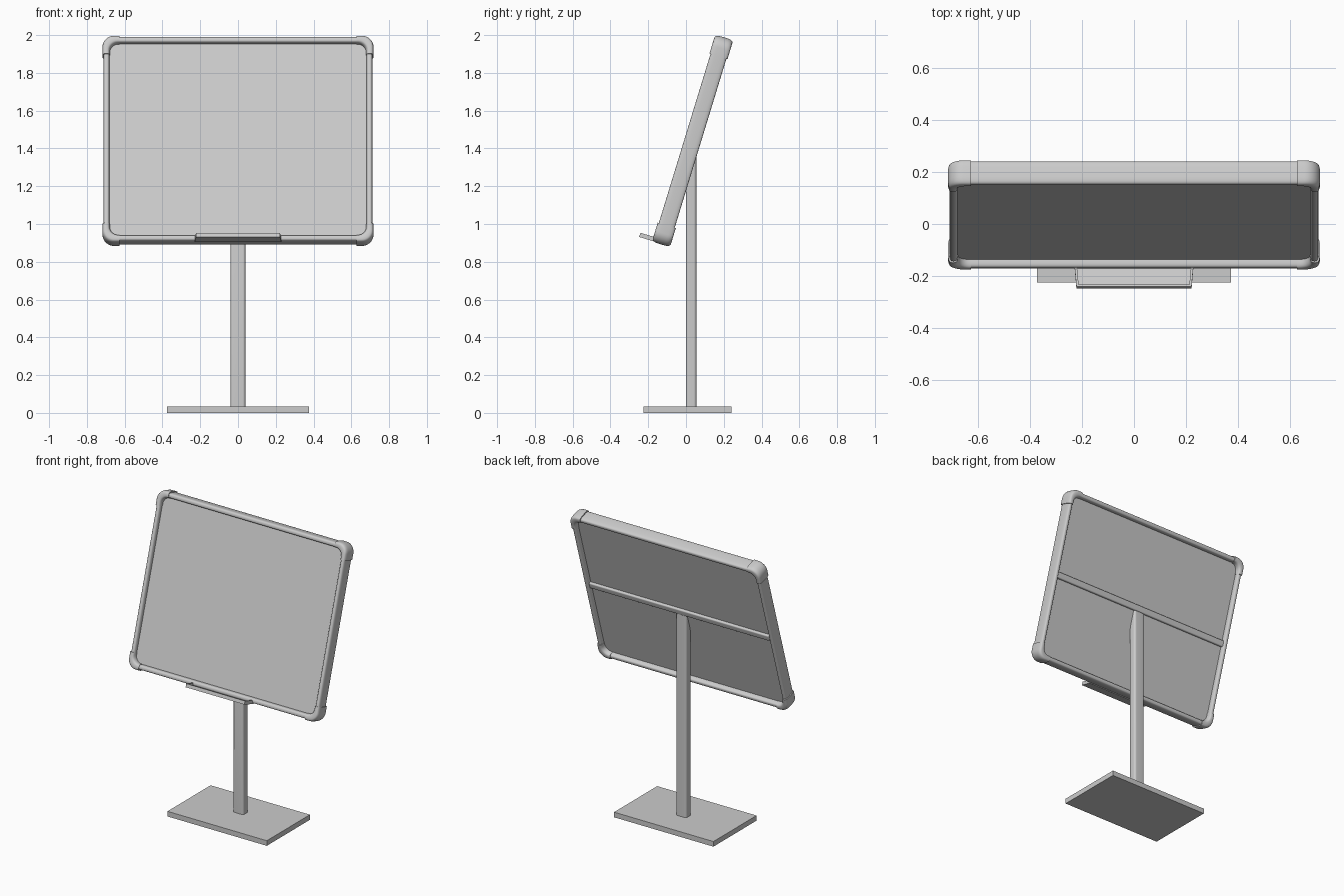
import bpy, bmesh
from math import sin, cos, pi, radians, copysign

cube = bpy.data.objects.get("Cube")
if cube:
    bpy.data.objects.remove(cube)

grey = bpy.data.materials.new("mid_grey")
grey.use_nodes = True
grey.diffuse_color = (0.6, 0.6, 0.6, 1)
grey.node_tree.nodes["Principled BSDF"].inputs["Base Color"].default_value = (0.6, 0.6, 0.6, 1)

TILT = radians(17)
S, C = sin(TILT), cos(TILT)
MID_Y, MID_Z = 0.035, 1.44


def tilted(x, s, d):
    """Board space: x across, s up the board, d towards its back."""
    return (x, MID_Y + s * S + d * C, MID_Z + s * C - d * S)


def upright(x, y, z):
    return (x, y, z)


def skin(name, rings, place, smooth=True):
    """Join equal rings of points into a closed solid."""
    bm = bmesh.new()
    loops = [[bm.verts.new(place(*p)) for p in ring] for ring in rings]
    n = len(loops[0])
    for a, b in zip(loops, loops[1:]):
        for i in range(n):
            j = (i + 1) % n
            bm.faces.new((a[i], a[j], b[j], b[i]))
    bm.faces.new(loops[0])
    bm.faces.new(loops[-1])
    bmesh.ops.recalc_face_normals(bm, faces=bm.faces)
    mesh = bpy.data.meshes.new(name)
    bm.to_mesh(mesh)
    bm.free()
    mesh.materials.append(grey)
    obj = bpy.data.objects.new(name, mesh)
    bpy.context.collection.objects.link(obj)
    if smooth:
        bpy.ops.object.select_all(action='DESELECT')
        obj.select_set(True)
        bpy.context.view_layer.objects.active = obj
        bpy.ops.object.shade_smooth_by_angle(angle=radians(35))
    return obj


def arc(cx, cy, r, start, steps=8):
    return [(cx + r * cos(start + pi / 2 * i / steps),
             cy + r * sin(start + pi / 2 * i / steps)) for i in range(steps + 1)]


def rounded(w, h, r):
    """Rounded rectangle outline from half sizes."""
    pts = []
    for k, (sx, sy) in enumerate(((1, 1), (-1, 1), (-1, -1), (1, -1))):
        pts += arc(sx * (w - r), sy * (h - r), r, k * pi / 2)
    return pts


def prism(name, outline, low, high, place, smooth=True):
    return skin(name, [[(x, y, z) for x, y in outline] for z in (low, high)], place, smooth)


def rail(name, inner, outer, depth):
    """Sweep a rounded-box section between an inner and an outer path."""
    section = []
    for i in range(28):
        a = 2 * pi * i / 28
        u, v = (copysign(abs(t) ** 0.6, t) for t in (cos(a), sin(a)))
        section.append((0.5 + 0.5 * u, depth * v))
    rings = [[(p[0] + (q[0] - p[0]) * o, p[1] + (q[1] - p[1]) * o, d) for o, d in section]
             for p, q in zip(inner, outer)]
    return skin(name, rings, tilted)


# Panel and its frame
IN_W, IN_H = 0.68, 0.531
OUT_W, OUT_H = 0.712, 0.566
prism("panel", rounded(IN_W + 0.008, IN_H + 0.008, 0.055), -0.018, 0.015, tilted)

END_X, END_S = 0.64, 0.49
for side, label in ((1, "left"), (-1, "right")):
    rail(label + "_rail", [(side * IN_W, -END_S), (side * IN_W, END_S)],
         [(side * OUT_W, -END_S), (side * OUT_W, END_S)], 0.044)
for side, label in ((1, "top"), (-1, "bottom")):
    rail(label + "_rail", [(-END_X, side * IN_H), (END_X, side * IN_H)],
         [(-END_X, side * OUT_H), (END_X, side * OUT_H)], 0.046)

# Corner caps, slightly fatter than the rails
CAP_W, CAP_H = 0.718, 0.573
for sx, side in ((1, "left"), (-1, "right")):
    for ss, level in ((1, "top"), (-1, "bottom")):
        paths = []
        for w, h, r in ((IN_W - 0.002, IN_H - 0.002, 0.045), (CAP_W, CAP_H, 0.06)):
            path = [(w, CAP_H - 0.105)] + arc(w - r, h - r, r, 0) + [(CAP_W - 0.09, h)]
            paths.append([(sx * x, ss * s) for x, s in path])
        rail(f"{level}_{side}_corner", paths[0], paths[1], 0.05)

# Cross bar behind the panel
prism("cross_bar", rounded(0.021, 0.015, 0.008), -IN_W - 0.01, IN_W + 0.01,
      lambda s, d, x: tilted(x, s, d + 0.017))

# Post, its top cut to the slope of the panel
POST_Y = 0.0275
section = [(x, y + POST_Y) for x, y in rounded(0.039, 0.0275, 0.014)]
D = 0.005
top = [(x, y, MID_Z + (y - MID_Y - D * C) / S * C - D * S) for x, y in section]
skin("post", [[(x, y, 0.03) for x, y in section], top], upright)

# Base plate
prism("base", [(-0.375, -0.225), (0.375, -0.225), (0.375, 0.24), (-0.375, 0.24)],
      0, 0.035, upright, False)

# Tray: floor plus a thin wall on three sides
BACK, FRONT, T = -0.03, -0.122, 0.009
LOW, HIGH = -0.569, -0.546


def tray_place(x, d, s):
    return tilted(x, s, d)


prism("tray_floor", [(-0.229, BACK), (0.229, BACK), (0.222, FRONT), (-0.222, FRONT)],
      LOW, LOW + 0.006, tray_place, False)
prism("tray_lip", [(-0.222, FRONT), (0.222, FRONT), (0.223, FRONT + T), (-0.223, FRONT + T)],
      LOW, HIGH, tray_place, False)
for side, label in ((1, "left"), (-1, "right")):
    prism("tray_" + label + "_wall",
          [(side * x, d) for x, d in ((0.23, BACK), (0.222, FRONT),
                                      (0.222 - T, FRONT), (0.23 - T, BACK))],
          LOW, HIGH, tray_place, False)
